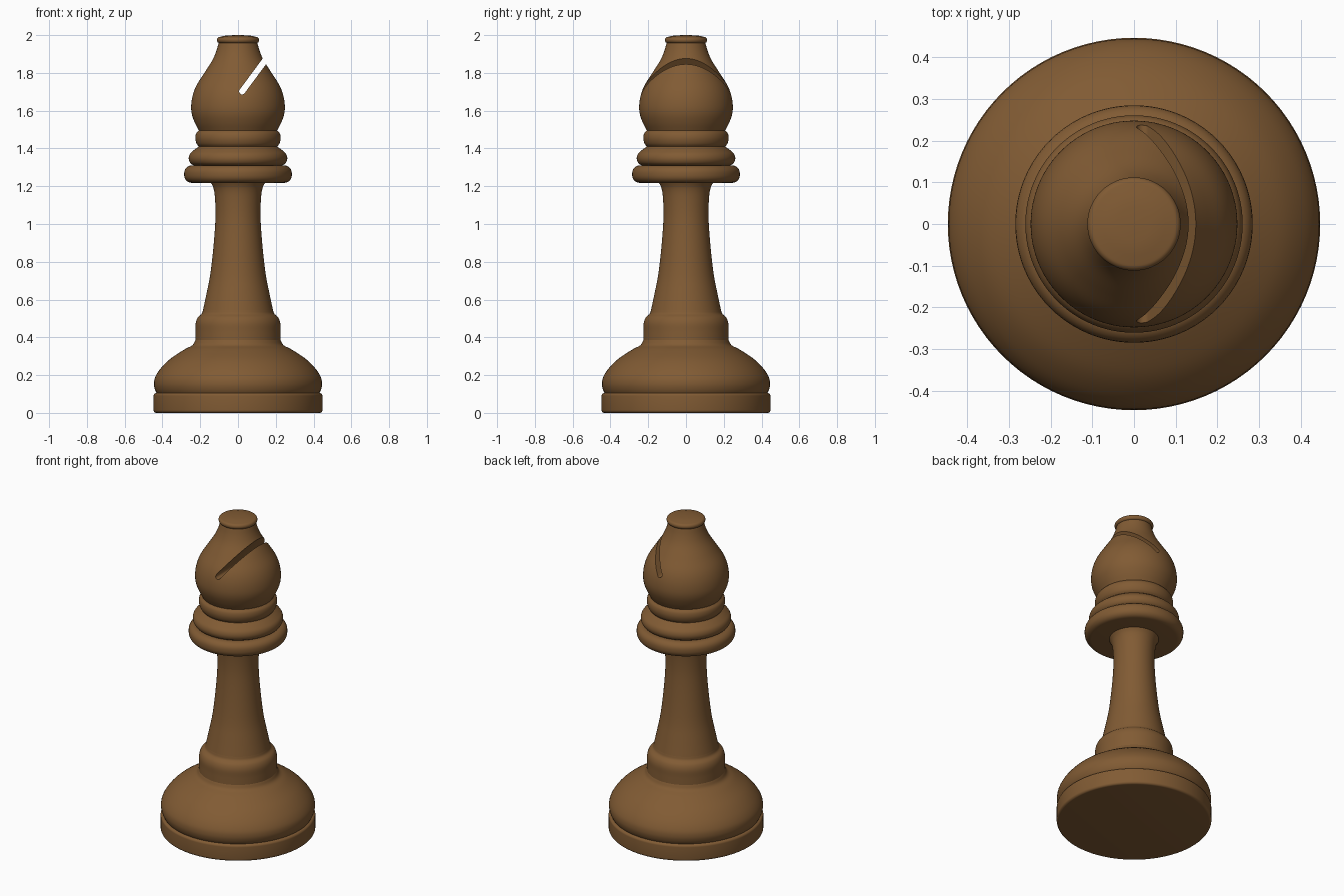
import bpy, bmesh, math
from mathutils import Vector, Matrix

cube = bpy.data.objects.get("Cube")
if cube:
    bpy.data.objects.remove(cube, do_unlink=True)

wood = bpy.data.materials.new("brown_wood")
wood.use_nodes = True
brown = (0.22, 0.105, 0.034, 1)
wood.diffuse_color = brown
bsdf = wood.node_tree.nodes["Principled BSDF"]
bsdf.inputs["Base Color"].default_value = brown
bsdf.inputs["Roughness"].default_value = 0.6

SIDES = 96


def smooth_curve(pts, steps=5):
    """Catmull-Rom curve through the profile points."""
    p = [Vector(q) for q in pts]
    p = [2 * p[0] - p[1]] + p + [2 * p[-1] - p[-2]]
    out = []
    for a, b, c, d in zip(p, p[1:], p[2:], p[3:]):
        for i in range(steps):
            t = i / steps
            out.append(0.5 * (2 * b + (c - a) * t + (2 * a - 5 * b + 4 * c - d) * t ** 2
                              + (3 * b - a - 3 * c + d) * t ** 3))
    return out + [p[-2]]


def bead(radius, low, high, bevel, steps=6):
    """Profile of a flat disc with a rounded rim."""
    h = min(bevel, (high - low) / 2)
    arc = [math.pi / 2 * i / steps for i in range(steps + 1)]
    lower = [(radius - bevel + bevel * math.sin(a), low + h - h * math.cos(a)) for a in arc]
    upper = [(radius - bevel + bevel * math.cos(a), high - h + h * math.sin(a)) for a in arc]
    return lower + upper


def make_object(name, bm):
    bmesh.ops.recalc_face_normals(bm, faces=bm.faces)
    mesh = bpy.data.meshes.new(name)
    bm.to_mesh(mesh)
    bm.free()
    mesh.materials.append(wood)
    obj = bpy.data.objects.new(name, mesh)
    bpy.context.collection.objects.link(obj)
    return obj


def lathe(name, profile):
    """Closed turned solid from (radius, height) points."""
    bm = bmesh.new()
    rings = []
    for r, z in profile:
        rings.append([bm.verts.new((r * math.cos(math.tau * i / SIDES),
                                    r * math.sin(math.tau * i / SIDES), z))
                      for i in range(SIDES)])
    for low, high in zip(rings, rings[1:]):
        for i in range(SIDES):
            j = (i + 1) % SIDES
            bm.faces.new((low[i], low[j], high[j], high[i]))
    bm.faces.new(rings[0])
    bm.faces.new(rings[-1])
    bmesh.ops.remove_doubles(bm, verts=bm.verts, dist=1e-5)
    return make_object(name, bm)


# Foot and bell-shaped base
parts = [lathe("foot", bead(0.447, 0, 0.105, 0.015))]
parts.append(lathe("base_bell", smooth_curve([
    (0.428, 0.1), (0.44, 0.125), (0.445, 0.155), (0.438, 0.19), (0.41, 0.235),
    (0.36, 0.285), (0.285, 0.335), (0.242, 0.358), (0.226, 0.385)])))

# Lower collar and stem
parts.append(lathe("lower_collar", smooth_curve([
    (0.226, 0.385), (0.225, 0.43), (0.224, 0.475), (0.213, 0.505),
    (0.192, 0.525), (0.185, 0.545)])))
parts.append(lathe("stem", smooth_curve([
    (0.185, 0.545), (0.167, 0.63), (0.149, 0.72), (0.136, 0.82), (0.124, 0.95),
    (0.119, 1.05), (0.122, 1.14), (0.13, 1.19), (0.145, 1.222)])))

# Stacked collar rings
parts.append(lathe("wide_ring", bead(0.285, 1.218, 1.31, 0.04)))
parts.append(lathe("middle_ring", smooth_curve([
    (0.23, 1.308), (0.252, 1.322), (0.261, 1.345), (0.255, 1.37),
    (0.235, 1.39), (0.208, 1.41)])))
parts.append(lathe("upper_ring", smooth_curve([
    (0.205, 1.408), (0.219, 1.425), (0.226, 1.452), (0.222, 1.478), (0.208, 1.495)])))

# Head and top button
head = lathe("head", smooth_curve([
    (0.206, 1.493), (0.228, 1.535), (0.244, 1.58), (0.248, 1.625), (0.24, 1.68),
    (0.219, 1.735), (0.178, 1.8), (0.137, 1.865), (0.115, 1.915), (0.101, 1.965)]))
parts.append(head)
parts.append(lathe("top_button", bead(0.112, 1.957, 1.99, 0.016)
                   + [(0.075, 1.996), (0.04, 1.999), (0.005, 2.0)]))

# Slanted slot with a rounded end, cut right through the head
half_width, length = 0.016, 0.4
outline = [(half_width * math.cos(a), half_width * math.sin(a))
           for a in [math.pi + math.pi * i / 12 for i in range(13)]]
outline += [(half_width, length), (-half_width, length)]
bm = bmesh.new()
face = bm.faces.new([bm.verts.new((x, -0.4, z)) for x, z in outline])
extruded = bmesh.ops.extrude_face_region(bm, geom=[face])["geom"]
bmesh.ops.translate(bm, vec=(0, 0.8, 0),
                    verts=[v for v in extruded if isinstance(v, bmesh.types.BMVert)])
bm.transform(Matrix.Translation((0.022, 0, 1.702)) @ Matrix.Rotation(math.radians(36.5), 4, 'Y'))
cutter = make_object("slot_cutter", bm)
cutter.hide_render = True

cut = head.modifiers.new("slot", 'BOOLEAN')
cut.operation = 'DIFFERENCE'
cut.solver = 'EXACT'
cut.object = cutter
bpy.ops.object.select_all(action='DESELECT')
bpy.context.view_layer.objects.active = head
head.select_set(True)
bpy.ops.object.modifier_apply(modifier=cut.name)
bpy.data.objects.remove(cutter, do_unlink=True)

# Smooth shading with sharp edges kept
for part in parts:
    part.select_set(True)
bpy.ops.object.shade_smooth_by_angle(angle=math.radians(35))
